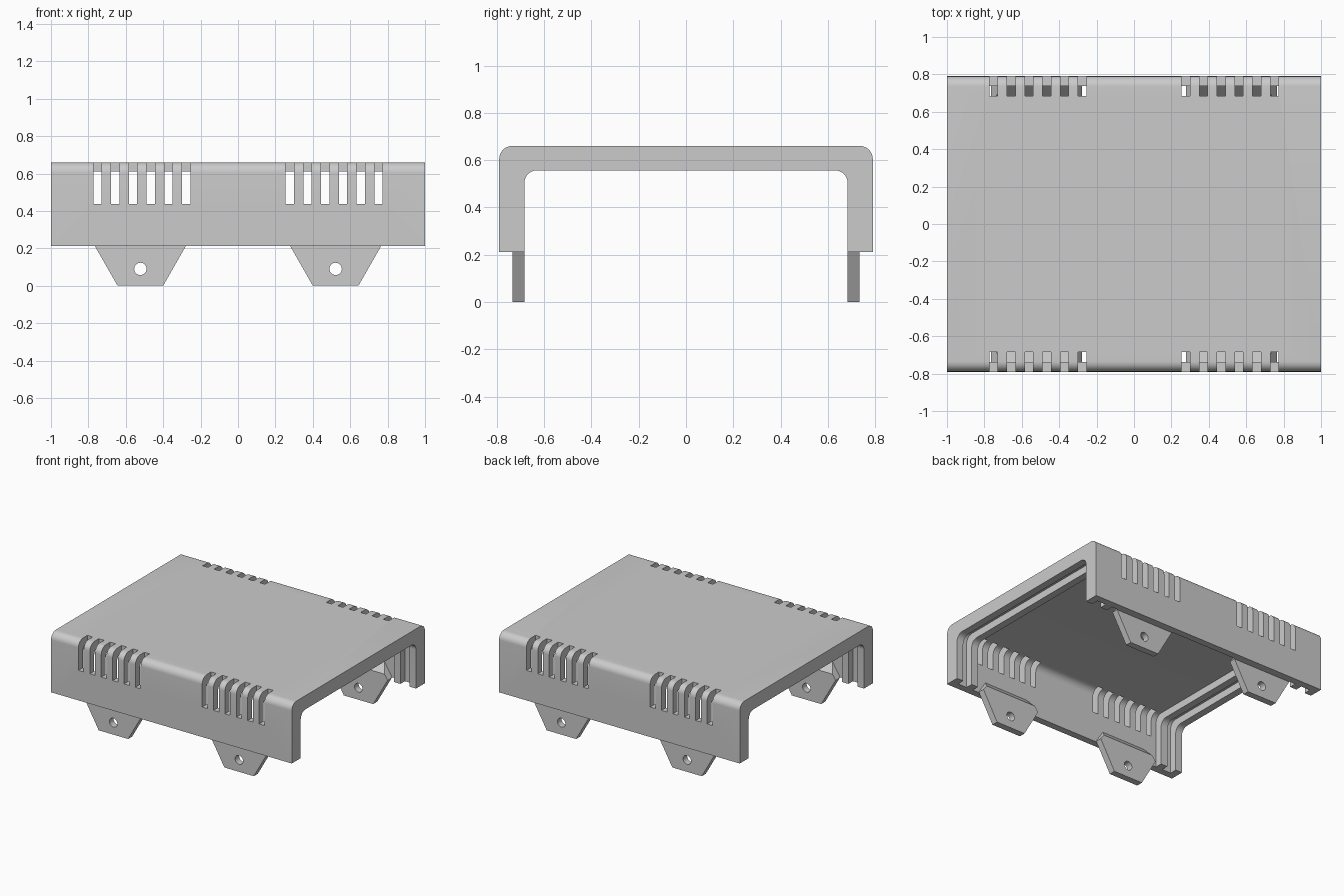
import bpy, bmesh, math

if "Cube" in bpy.data.objects:
    bpy.data.objects.remove(bpy.data.objects["Cube"])

grey = bpy.data.materials.new("light_grey_plastic")
grey.use_nodes = True
grey.diffuse_color = (0.6, 0.6, 0.6, 1)
grey.node_tree.nodes["Principled BSDF"].inputs["Base Color"].default_value = grey.diffuse_color


def finish(name, bm):
    bmesh.ops.recalc_face_normals(bm, faces=bm.faces)
    mesh = bpy.data.meshes.new(name)
    bm.to_mesh(mesh)
    bm.free()
    obj = bpy.data.objects.new(name, mesh)
    mesh.materials.append(grey)
    bpy.context.collection.objects.link(obj)
    return obj


def prism(bm, front, back):
    """Solid joining two matching outlines."""
    a = [bm.verts.new(p) for p in front]
    b = [bm.verts.new(p) for p in back]
    bm.faces.new(a)
    bm.faces.new(b[::-1])
    for i in range(len(a)):
        j = (i + 1) % len(a)
        bm.faces.new((a[i], b[i], b[j], a[j]))


def arch(bm, half, bottom, top, radius, x0, x1, steps=10):
    """Filled outline with two rounded top corners, extruded along x."""
    pts = [(half, bottom)]
    for side in (0, 1):
        for i in range(steps + 1):
            t = math.pi / 2 * (side + i / steps)
            cy = (half - radius) * (1 - 2 * side)
            pts.append((cy + radius * math.cos(t), top - radius + radius * math.sin(t)))
    pts.append((-half, bottom))
    prism(bm, [(x0, y, z) for y, z in pts], [(x1, y, z) for y, z in pts])


def box(bm, x0, x1, y0, y1, z0, z1):
    ring = [(x0, y0), (x1, y0), (x1, y1), (x0, y1)]
    prism(bm, [(x, y, z0) for x, y in ring], [(x, y, z1) for x, y in ring])


def cut(obj, bm):
    """Subtract a shape from an object and discard the cutter."""
    cutter = finish("cutter", bm)
    cutter.hide_render = True
    mod = obj.modifiers.new("cut", "BOOLEAN")
    mod.operation = "DIFFERENCE"
    mod.solver = "EXACT"
    mod.object = cutter
    bpy.context.view_layer.objects.active = obj
    bpy.ops.object.modifier_apply(modifier=mod.name)
    bpy.data.objects.remove(cutter)


def smooth(obj):
    bpy.ops.object.select_all(action="DESELECT")
    obj.select_set(True)
    bpy.context.view_layer.objects.active = obj
    bpy.ops.object.shade_smooth_by_angle(angle=math.radians(30))


BASE, TOP = 0.212, 0.66
WALL_IN, RIB_IN = 0.738, 0.684

# Cover shell: rounded block hollowed to the depth of the end ribs
bm = bmesh.new()
arch(bm, 0.79, BASE, TOP, 0.055, -1, 1)
cover = finish("cover_shell", bm)
bm = bmesh.new()
arch(bm, RIB_IN, 0, 0.557, 0.055, -1.2, 1.2)
cut(cover, bm)

# Wider main cavity and end-panel grooves, leaving a rim and a rib at each end
bm = bmesh.new()
for x0, x1 in ((-0.945, -0.87), (-0.815, 0.815), (0.87, 0.945)):
    arch(bm, WALL_IN, 0, 0.612, 0.055, x0, x1)
cut(cover, bm)

# Ventilation slots wrapping over the long top edges
bm = bmesh.new()
for sx in (-1, 1):
    for i in range(6):
        x = sx * (0.277 + 0.0947 * i)
        for y0, y1 in ((-0.9, -RIB_IN), (RIB_IN, 0.9)):
            box(bm, x - 0.022, x + 0.022, y0, y1, 0.437, 0.8)
cut(cover, bm)
smooth(cover)

# Four screw tabs, each with a bevelled root fixed inside the wall
for sy, end in ((-1, "front"), (1, "back")):
    for sx, side in ((-1, "right"), (1, "left")):
        cx = sx * 0.522

        def outline(points, y):
            return [(cx + x, sy * y, z) for x, z in points]

        plate = [(-0.122, 0), (0.122, 0), (0.243, BASE), (-0.243, BASE)]
        bm = bmesh.new()
        prism(bm, outline(plate, RIB_IN), outline(plate, 0.733))
        tab = finish(f"{end}_{side}_tab", bm)

        # Screw hole
        ring = [(0.033 * math.cos(a), 0.09 + 0.033 * math.sin(a))
                for a in (math.tau * k / 32 for k in range(32))]
        bm = bmesh.new()
        prism(bm, outline(ring, 0.6), outline(ring, 0.8))
        cut(tab, bm)
        smooth(tab)

        # Root: sides lean in, top slopes down towards the inside
        inner = [(-0.243, BASE), (0.243, BASE), (0.215, 0.25), (-0.215, 0.25)]
        outer = [(-0.243, BASE), (0.243, BASE), (0.18, 0.31), (-0.18, 0.31)]
        bm = bmesh.new()
        prism(bm, outline(inner, RIB_IN), outline(outer, WALL_IN))
        finish(f"{end}_{side}_tab_root", bm)
